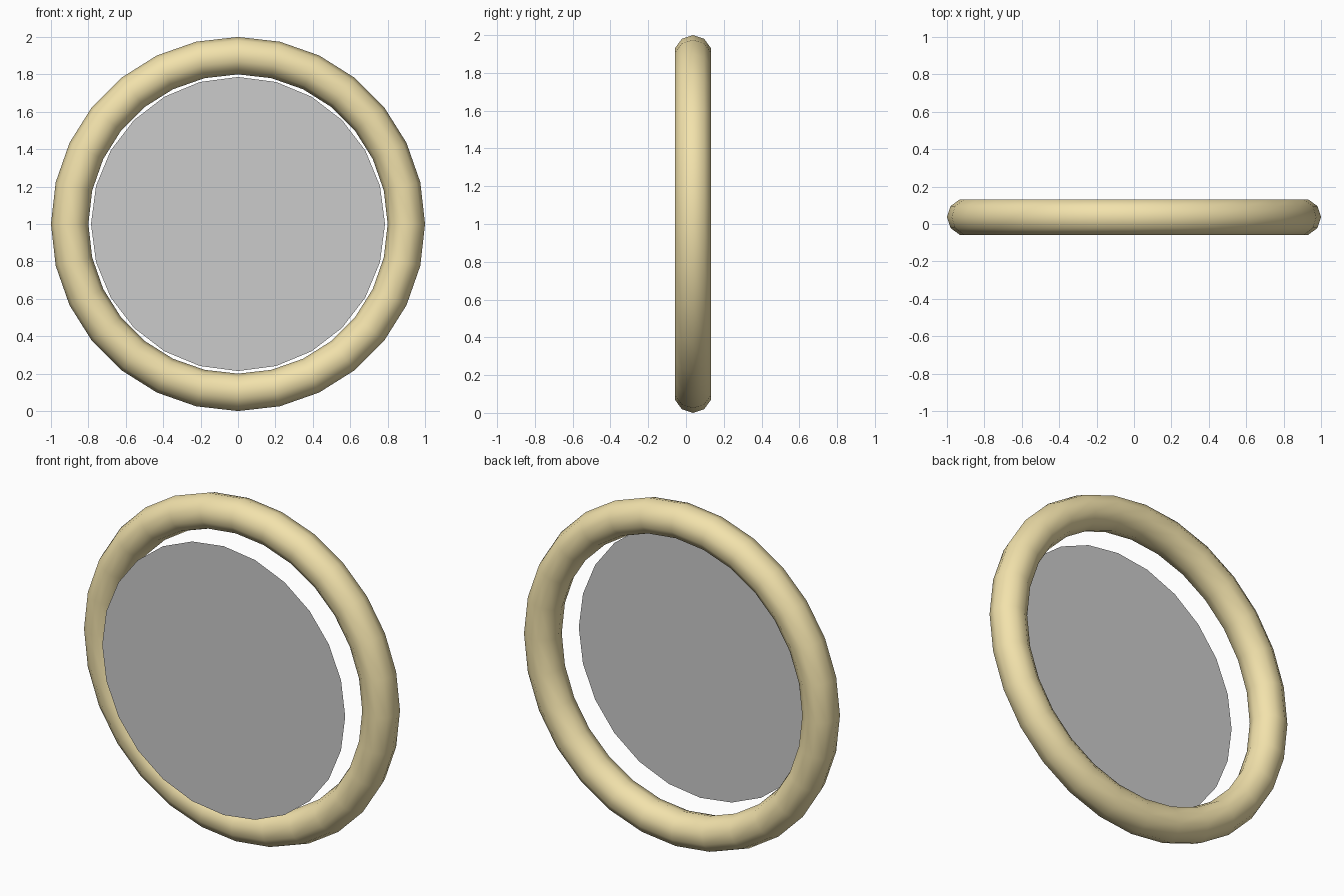
import bpy
from math import pi

if "Cube" in bpy.data.objects:
    bpy.data.objects.remove(bpy.data.objects["Cube"])

RING_Y = 0.037    # centre plane of the ring
DISC_Y = -0.132   # the disc floats in front of it


def paint(obj, name, colour):
    mat = bpy.data.materials.new(name)
    mat.diffuse_color = (*colour, 1)
    mat.use_nodes = True
    mat.node_tree.nodes["Principled BSDF"].inputs["Base Color"].default_value = mat.diffuse_color
    obj.data.materials.append(mat)


# round frame: smooth torus standing upright
bpy.ops.mesh.primitive_torus_add(
    major_segments=28, minor_segments=10, major_radius=0.9, minor_radius=0.1,
    location=(0, RING_Y, 1), rotation=(pi / 2, 0, 0))
ring = bpy.context.object
ring.name = "ring_frame"
bpy.ops.object.transform_apply(location=False, rotation=True, scale=False)
bpy.ops.object.shade_smooth()
paint(ring, "cream", (0.89, 0.76, 0.41))

# thin flat pane facing the front
bpy.ops.mesh.primitive_circle_add(
    vertices=24, radius=0.786, fill_type='NGON',
    location=(0, DISC_Y, 1), rotation=(pi / 2, 0, 0))
pane = bpy.context.object
pane.name = "pane"
bpy.ops.object.transform_apply(location=False, rotation=True, scale=False)
